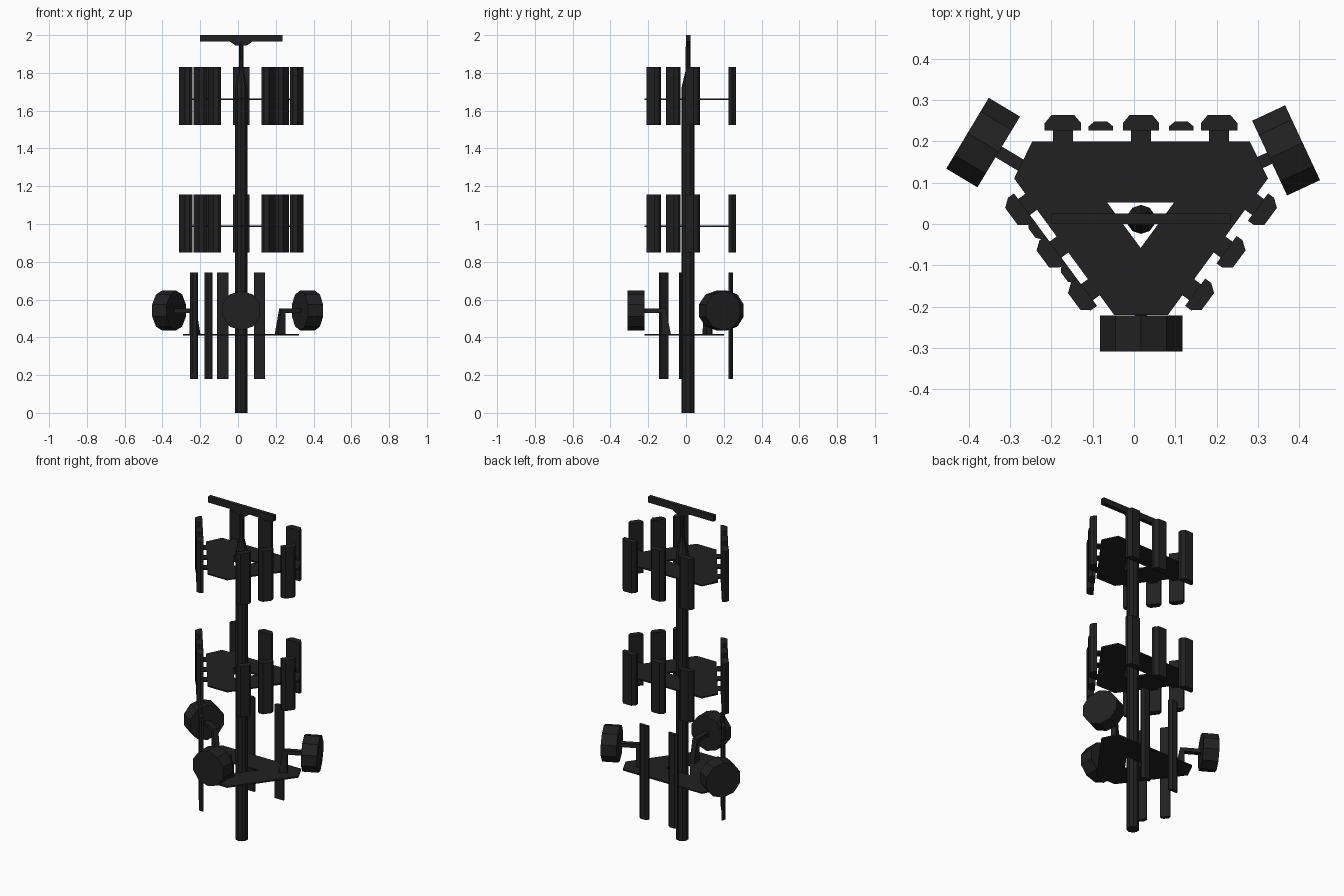
import bpy, bmesh, math
from mathutils import Vector, Matrix

if "Cube" in bpy.data.objects:
    bpy.data.objects.remove(bpy.data.objects["Cube"])

dark = bpy.data.materials.new("dark_metal")
dark.diffuse_color = (0.015, 0.015, 0.015, 1)
dark.use_nodes = True
dark.node_tree.nodes["Principled BSDF"].inputs["Base Color"].default_value = dark.diffuse_color
CX, CY = 0.017, 0.011          # mast axis


def finish(name, bm):
    bmesh.ops.recalc_face_normals(bm, faces=bm.faces[:])
    me = bpy.data.meshes.new(name)
    bm.to_mesh(me)
    bm.free()
    me.materials.append(dark)
    ob = bpy.data.objects.new(name, me)
    bpy.context.collection.objects.link(ob)
    return ob


def prism(name, pts, direction):
    """Closed polygon extruded along a direction."""
    bm = bmesh.new()
    f = bm.faces.new([bm.verts.new(p) for p in pts])
    r = bmesh.ops.extrude_face_region(bm, geom=[f], use_keep_orig=True)
    vs = [g for g in r["geom"] if isinstance(g, bmesh.types.BMVert)]
    bmesh.ops.translate(bm, verts=vs, vec=Vector(direction))
    return finish(name, bm)


def lathe(name, rings, sides, matrix):
    """Stacked (radius, height) rings with flat caps."""
    bm = bmesh.new()
    loops = []
    for r, h in rings:
        loops.append([bm.verts.new(matrix @ Vector((
            r * math.cos(2 * math.pi * (i + 0.5) / sides),
            r * math.sin(2 * math.pi * (i + 0.5) / sides), h))) for i in range(sides)])
    for a, b in zip(loops, loops[1:]):
        for i in range(sides):
            j = (i + 1) % sides
            bm.faces.new((a[i], a[j], b[j], b[i]))
    bm.faces.new(loops[0])
    bm.faces.new(loops[-1])
    return finish(name, bm)


def upright(name, base, n, section, z0, z1):
    """Vertical prism whose section is (along side, outward) from base."""
    t = Vector((-n.y, n.x))
    pts = [(*(base + t * u + n * v), z0) for u, v in section]
    return prism(name, pts, (0, 0, z1 - z0))


def trapezoid(w, depth, lip, top):
    return [(-w, 0), (w, 0), (w, lip), (top, depth), (-top, depth), (-w, lip)]


# mast with tapered tip
lathe("mast", [(0.035, 0), (0.035, 1.72), (0.014, 1.81), (0.012, 1.965)], 10,
      Matrix.Translation((CX, CY, 0)))

# crossbar and its gusset
prism("top_crossbar", [(-0.2, 0, 1.965), (0.235, 0, 1.965), (0.235, 0, 2), (-0.2, 0, 2)],
      (0, 0.025, 0))
prism("crossbar_gusset", [(CX - 0.06, 0.002, 1.966), (CX - 0.03, 0.002, 1.945),
                          (CX + 0.03, 0.002, 1.945), (CX + 0.06, 0.002, 1.966)], (0, 0.021, 0))

# triangular platforms with a hole around the mast
OUTER = [(-0.246, 0.2), (0.28, 0.2), (0.324, 0.11), (0.082, -0.22), (-0.048, -0.22), (-0.29, 0.11)]
HOLE = [(-0.065, 0.052), (0.097, 0.052), (0.016, -0.058)]
for level, z in (("lower", 0.414), ("middle", 0.987), ("upper", 1.66)):
    cu = bpy.data.curves.new("platform_outline", "CURVE")
    cu.dimensions = "2D"
    cu.fill_mode = "BOTH"
    cu.extrude = 0.004
    for loop in (OUTER, HOLE):
        sp = cu.splines.new("POLY")
        sp.points.add(len(loop) - 1)
        for p, (x, y) in zip(sp.points, loop):
            p.co = (x, y, 0, 1)
        sp.use_cyclic_u = True
    tmp = bpy.data.objects.new("outline", cu)
    bpy.context.collection.objects.link(tmp)
    bpy.context.view_layer.update()
    me = bpy.data.meshes.new_from_object(
        tmp.evaluated_get(bpy.context.evaluated_depsgraph_get()))
    bpy.data.objects.remove(tmp)
    me.materials.clear()
    me.materials.append(dark)
    ob = bpy.data.objects.new(level + "_platform", me)
    ob.location.z = z
    bpy.context.collection.objects.link(ob)

# the three sides: base midpoint, outward normal, panel spacing, half width
SIDES = {
    "back": (Vector((CX, 0.226)), Vector((0, 1)), 0.189, 0.044),
    "left": (Vector((CX - 0.207, -0.062)), Vector((-0.805, -0.594)), 0.128, 0.041),
    "right": (Vector((CX + 0.207, -0.062)), Vector((0.805, -0.594)), 0.128, 0.041),
}
for side, (mid, n, gap, w) in SIDES.items():
    t = Vector((-n.y, n.x))
    # wide panels and flat brackets on the two upper platforms
    for level, z0, zp in (("middle", 0.85, 0.987), ("upper", 1.525, 1.66)):
        for k in (-1, 0, 1):
            base = mid + t * gap * k
            upright(f"{level}_{side}_panel", base, n,
                    trapezoid(w, 0.038, 0.018, w * 0.62), z0, z0 + 0.305)
            upright(f"{level}_{side}_bracket", base, n,
                    [(-0.024, -0.035), (0.024, -0.035), (0.024, 0.002), (-0.024, 0.002)],
                    zp - 0.004, zp + 0.004)
    # slim tall panels on the lower level, back and left only
    if side != "right":
        for k in (-0.515, 0.515):
            upright(f"lower_{side}_slim_panel", mid + t * gap * k, n,
                    trapezoid(w * 0.68, 0.022, 0.01, w * 0.35), 0.18, 0.742)

# drum dishes on wedge posts: centre and outward axis
for where, c, a in (("front", (CX, -0.265), (0, -1)),
                    ("left", (-0.365, 0.197), (-0.857, 0.515)),
                    ("right", (0.368, 0.178), (0.906, 0.423))):
    c, n = Vector(c), Vector(a)
    axis = Vector((n.x, n.y, 0))
    rot = axis.to_track_quat("Z", "Y").to_matrix().to_4x4()
    lathe(where + "_drum", [(0.105, -0.044), (0.105, 0.044)], 10,
          Matrix.Translation((c.x, c.y, 0.542)) @ rot)
    across = Vector((-n.y, n.x, 0)) * 0.03
    centre = Vector((c.x, c.y, 0))
    prof = [(-0.185, 0.416), (-0.135, 0.416), (-0.135, 0.53), (-0.03, 0.53),
            (-0.03, 0.553), (-0.158, 0.553)]
    prism(where + "_drum_arm",
          [centre + axis * u - across / 2 + Vector((0, 0, z)) for u, z in prof], across)
